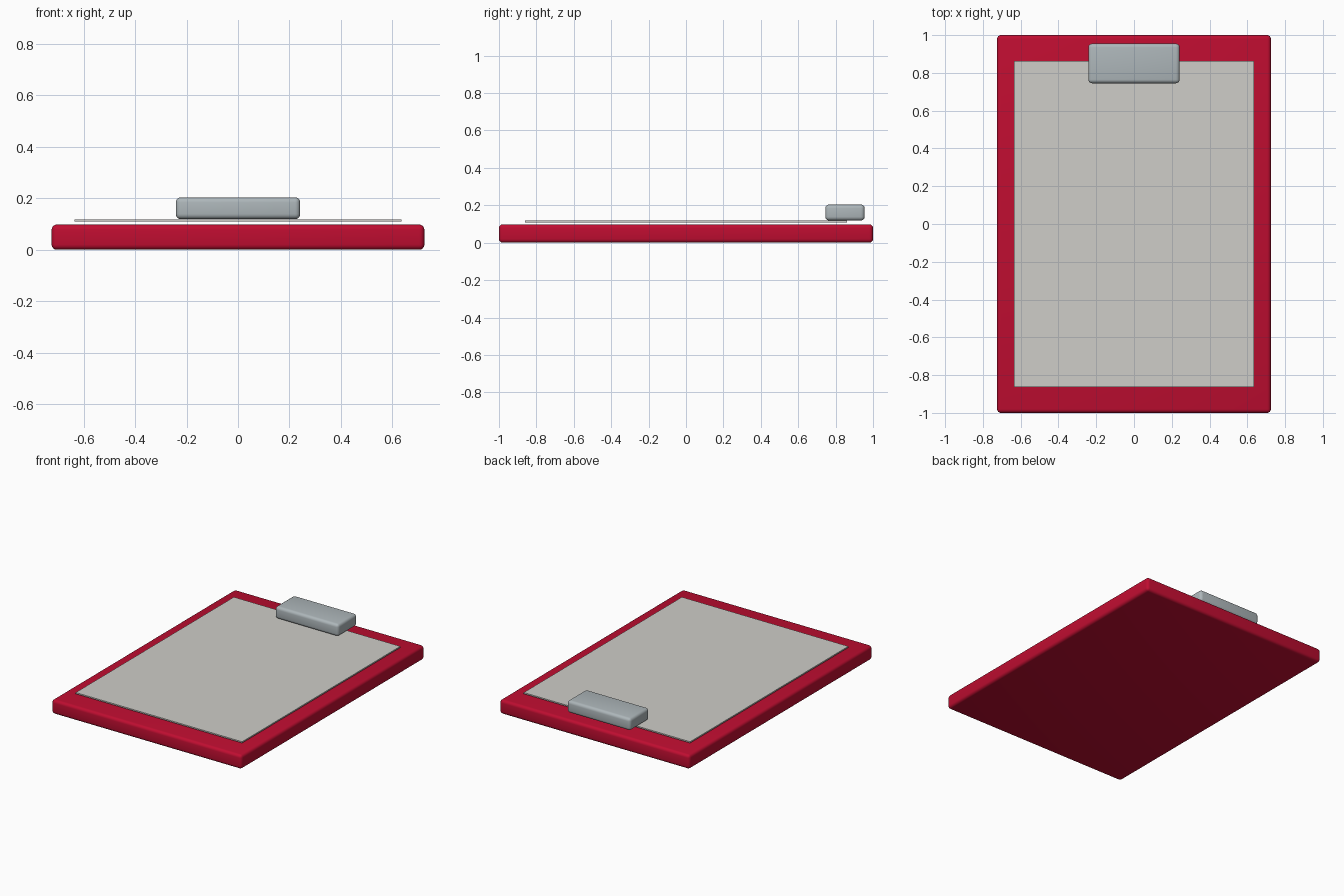
import bpy
from math import radians

if "Cube" in bpy.data.objects:
    bpy.data.objects.remove(bpy.data.objects["Cube"])


def box(name, lo, hi, bevel=0.0, color=None):
    """Axis-aligned box between two corners, with optional rounded edges."""
    centre = [(a + b) / 2 for a, b in zip(lo, hi)]
    bpy.ops.mesh.primitive_cube_add(size=1, location=centre)
    ob = bpy.context.object
    ob.name = name
    ob.scale = [b - a for a, b in zip(lo, hi)]
    bpy.ops.object.transform_apply(location=False, rotation=False, scale=True)
    if bevel:
        mod = ob.modifiers.new("rounded_edges", 'BEVEL')
        mod.width = bevel
        mod.segments = 4
        bpy.ops.object.modifier_apply(modifier=mod.name)
        bpy.ops.object.shade_smooth_by_angle(angle=radians(35))
    if color:
        mat = bpy.data.materials.new(name + "_colour")
        mat.diffuse_color = color
        mat.use_nodes = True
        mat.node_tree.nodes["Principled BSDF"].inputs["Base Color"].default_value = mat.diffuse_color
        ob.data.materials.append(mat)
    return ob


# Backing board
box("board", (-0.725, -1, 0), (0.725, 1, 0.098), 0.02, (0.52, 0.004, 0.03, 1))
# Sheet of paper, just above the board
box("paper", (-0.635, -0.862, 0.109), (0.635, 0.862, 0.118), 0, (0.62, 0.61, 0.58, 1))
# Metal clip at the top edge
box("clip", (-0.242, 0.745, 0.119), (0.242, 0.955, 0.204), 0.02, (0.42, 0.47, 0.49, 1))
